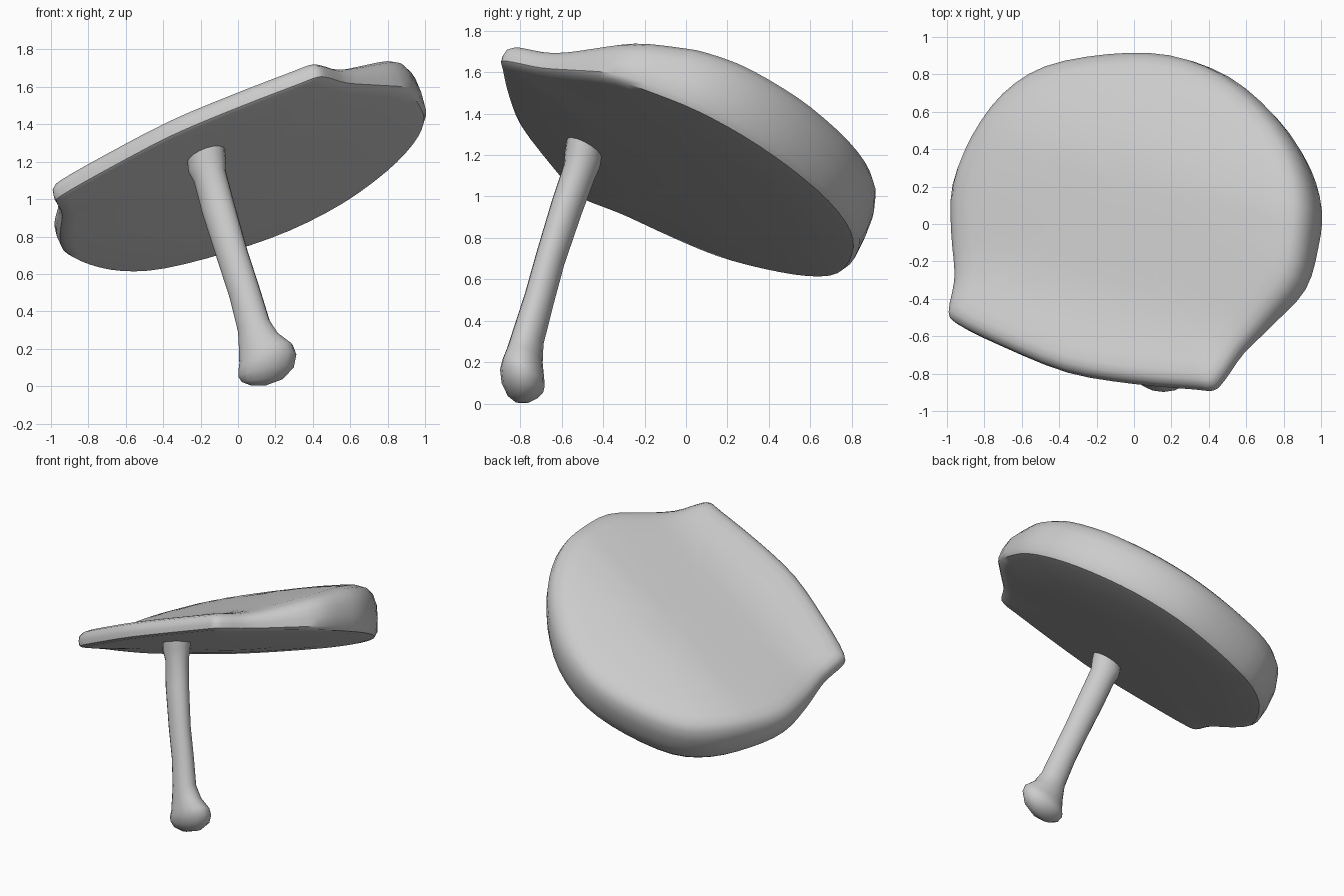
import bpy, bmesh, math
from mathutils import Vector

if "Cube" in bpy.data.objects:
    bpy.data.objects.remove(bpy.data.objects["Cube"])

# Tilted base plane of the cap: z = A + B*x + C*y, rim raised slightly by RISE
A, B, C, RISE = 1.055, 0.345, -0.45, 0.035
N = Vector((-B, -C, 1)).normalized()


def interp(table, v):
    """Linear interpolation in a small (position, value) table."""
    if v <= table[0][0]:
        return table[0][1]
    for (a, fa), (b, fb) in zip(table, table[1:]):
        if v <= b:
            return fa + (fb - fa) * (v - a) / (b - a)
    return table[-1][1]


def smooth_loop(pts, steps):
    """Closed Catmull-Rom curve through the given points."""
    out, n = [], len(pts)
    for i in range(n):
        p0, p1, p2, p3 = (Vector(pts[(i + k) % n]) for k in (-1, 0, 1, 2))
        for s in range(steps):
            t = s / steps
            out.append(0.5 * (2 * p1 + (p2 - p0) * t
                              + (2 * p0 - 5 * p1 + 4 * p2 - p3) * t * t
                              + (3 * p1 - p0 - 3 * p2 + p3) * t ** 3))
    return out


def loft(name, rings):
    """Skin closed rings of equal count, closing both ends with a fan."""
    bm = bmesh.new()
    rows = [[bm.verts.new(p) for p in ring] for ring in rings]
    n = len(rows[0])
    ends = [bm.verts.new(sum(rings[e], Vector()) / n) for e in (0, -1)]
    for i in range(n):
        j = (i + 1) % n
        for a, b in zip(rows, rows[1:]):
            bm.faces.new((a[i], a[j], b[j], b[i]))
        bm.faces.new((rows[0][j], rows[0][i], ends[0]))
        bm.faces.new((rows[-1][i], rows[-1][j], ends[1]))
    me = bpy.data.meshes.new(name)
    bm.to_mesh(me)
    bm.free()
    ob = bpy.data.objects.new(name, me)
    bpy.context.collection.objects.link(ob)
    bpy.ops.object.select_all(action='DESELECT')
    ob.select_set(True)
    bpy.context.view_layer.objects.active = ob
    bpy.ops.object.shade_smooth_by_angle(angle=math.radians(40))
    return ob


# Cap: rounded outline with a straight front edge and two small corner ears
outline = smooth_loop([
    (-0.965, -0.48), (-0.94, -0.54), (-0.70, -0.66), (-0.35, -0.80),
    (0.0, -0.86), (0.33, -0.89), (0.43, -0.895), (0.49, -0.84),
    (0.59, -0.70), (0.755, -0.54), (0.925, -0.36), (0.995, -0.14),
    (1.015, 0.06), (0.955, 0.28), (0.81, 0.50), (0.575, 0.70),
    (0.28, 0.81), (-0.05, 0.815), (-0.40, 0.745), (-0.63, 0.60),
    (-0.81, 0.38), (-0.925, 0.15), (-0.945, -0.08), (-0.935, -0.29),
    (-0.95, -0.40)], 3)

# Thickness grows from the thin front lip to the domed back
thickness = [(0, .13), (.15, .13), (.3, .155), (.5, .215), (.72, .28),
             (.9, .33), (1.1, .36), (1.35, .37), (1.8, .345)]
# Side profile: (scale of the outline, share of the thickness)
profile = [(.3, 0), (.65, 0), (.93, 0), (.98, .01), (1.0, .10),
           (1.005, .35), (1.0, .6), (.975, .8),
           (.935, .91), (.87, .97), (.75, 1), (.6, 1.025), (.45, 1.04),
           (.3, 1.05), (.15, 1.05)]


def cap_point(p, scale, share):
    x, y = p.x * scale, p.y * scale
    s = (x + 0.98) * 0.26 + (y + 0.48) * 0.965   # distance from front edge
    rise = RISE * (scale ** 2 if share == 0 else 1)
    return (Vector((x, y, A + B * x + C * y + rise))
            + N * interp(thickness, s) * share)


loft("cap", [[cap_point(p, k, g) for p in outline] for k, g in profile])

# Stem: leaning tube with a rounded foot, (x, y, z, radius x, radius y)
sections = [
    (.11, -.79, .004, .04, .03), (.13, -.79, .03, .11, .07),
    (.15, -.79, .075, .148, .10), (.157, -.79, .125, .155, .108),
    (.15, -.785, .17, .143, .10), (.113, -.777, .235, .108, .085),
    (.085, -.762, .32, .085, .074), (.035, -.71, .5, .08, .068),
    (-.03, -.655, .7, .08, .067), (-.105, -.575, .95, .085, .072),
    (-.15, -.515, 1.12, .085, .075), (-.165, -.5, 1.18, .10, .085),
    (-.175, -.485, 1.28, .10, .085)]
loft("stem", [[Vector((x + rx * math.cos(a), y + ry * math.sin(a),
                       z + (B * rx * math.cos(a) + C * ry * math.sin(a))
                       * min(1, z / 0.15)))
               for a in (2 * math.pi * i / 16 for i in range(16))]
              for x, y, z, rx, ry in sections])
